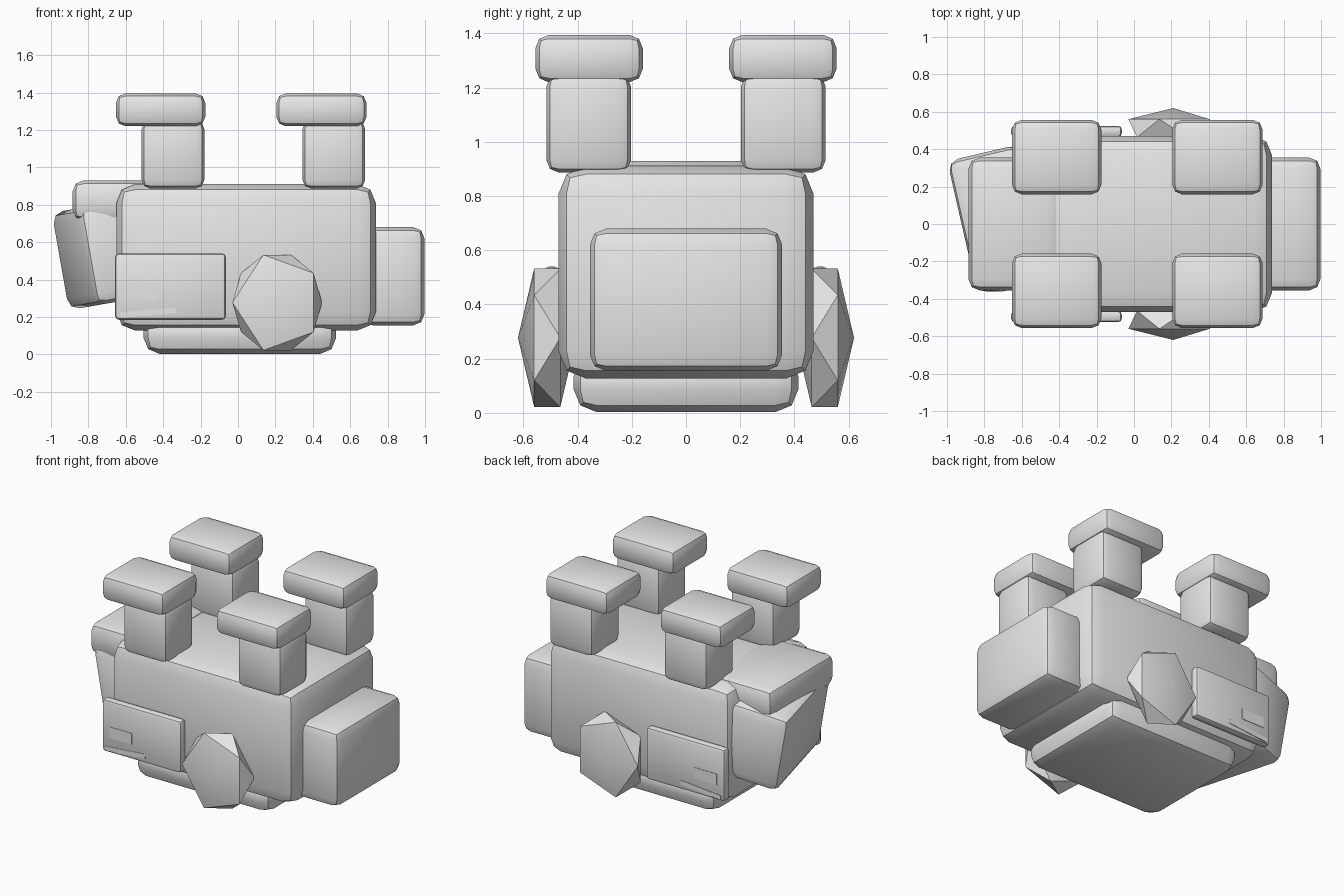
import bpy, bmesh, math
from mathutils import Matrix, Vector

if "Cube" in bpy.data.objects:
    bpy.data.objects.remove(bpy.data.objects["Cube"])

grey = bpy.data.materials.new("plain grey")
grey.diffuse_color = (0.8, 0.8, 0.8, 1)
grey.use_nodes = True
grey.node_tree.nodes["Principled BSDF"].inputs["Base Color"].default_value = grey.diffuse_color


def finish(name, bm):
    """Turn a bmesh into a grey object, smooth but sharp above 30 degrees."""
    bmesh.ops.recalc_face_normals(bm, faces=bm.faces[:])
    me = bpy.data.meshes.new(name)
    bm.to_mesh(me)
    bm.free()
    me.materials.append(grey)
    me.shade_smooth()
    me.set_sharp_from_angle(angle=math.radians(30))
    ob = bpy.data.objects.new(name, me)
    bpy.context.collection.objects.link(ob)
    return ob


def box(name, x, y, z, bevel, rot=None):
    """Box from (min, max) ranges with two-segment rounded edges."""
    size = Vector((x[1] - x[0], y[1] - y[0], z[1] - z[0]))
    mid = Vector((x[0] + x[1], y[0] + y[1], z[0] + z[1])) / 2
    bm = bmesh.new()
    bmesh.ops.create_cube(bm, size=1)
    bmesh.ops.scale(bm, vec=size, verts=bm.verts)
    if bevel:
        bmesh.ops.bevel(bm, geom=bm.edges[:], offset=bevel, segments=2,
                        profile=0.5, affect='EDGES')
    ob = finish(name, bm)
    ob.matrix_world = Matrix.Translation(mid) @ (rot or Matrix())
    return ob


# Main body, belly slab, end block and upper block
box("body", (-0.65, 0.737), (-0.47, 0.47), (0.127, 0.91), 0.1)
box("lower_slab", (-0.505, 0.525), (-0.415, 0.415), (0.003, 0.22), 0.085)
box("end_block", (0.66, 0.997), (-0.355, 0.355), (0.155, 0.68), 0.06)
box("upper_block", (-0.885, -0.40), (-0.355, 0.355), (0.715, 0.93), 0.06)

# Tilted and turned block at the left end
turn = Matrix.Rotation(math.radians(-10), 4, 'Y') @ Matrix.Rotation(math.radians(13), 4, 'Z')
c = Vector((-0.882, -0.02, 0.508)) + turn @ Vector((0.2, 0, 0))
box("tilted_block", (c.x - 0.2, c.x + 0.2), (c.y - 0.365, c.y + 0.365),
    (c.z - 0.264, c.z + 0.264), 0.06, turn)

for side, s in (("front", -1), ("back", 1)):
    def yr(a, b):
        return tuple(sorted((s * a, s * b)))

    # Upright legs with wider pads on top
    for end, leg_x, pad_x in (("left", (-0.515, -0.18), (-0.652, -0.175)),
                              ("right", (0.345, 0.68), (0.205, 0.687))):
        box(f"{side}_{end}_leg", leg_x, yr(0.203, 0.515), (0.887, 1.25), 0.045)
        box(f"{side}_{end}_pad", pad_x, yr(0.159, 0.556), (1.22, 1.395), 0.05)

    # Thin side panel with a small raised square and a slanted strip
    box(f"{side}_panel", (-0.657, -0.065), yr(0.465, 0.525), (0.185, 0.54), 0.02)
    box(f"{side}_panel_square", (-0.60, -0.43), yr(0.522, 0.528), (0.29, 0.365), 0)
    box(f"{side}_panel_strip", (-0.63, -0.33), yr(0.522, 0.528), (0.208, 0.238), 0,
        Matrix.Rotation(math.radians(-5), 4, 'Y'))

    # Flattened faceted disc
    bm = bmesh.new()
    bmesh.ops.create_icosphere(bm, subdivisions=1, radius=1)
    for v in bm.verts:
        x, y, z = v.co
        v.co = (0.21 + 0.268 * x, s * (0.512 - 0.108 * z), 0.277 - 0.3 * y)
    finish(f"{side}_faceted_disc", bm)
